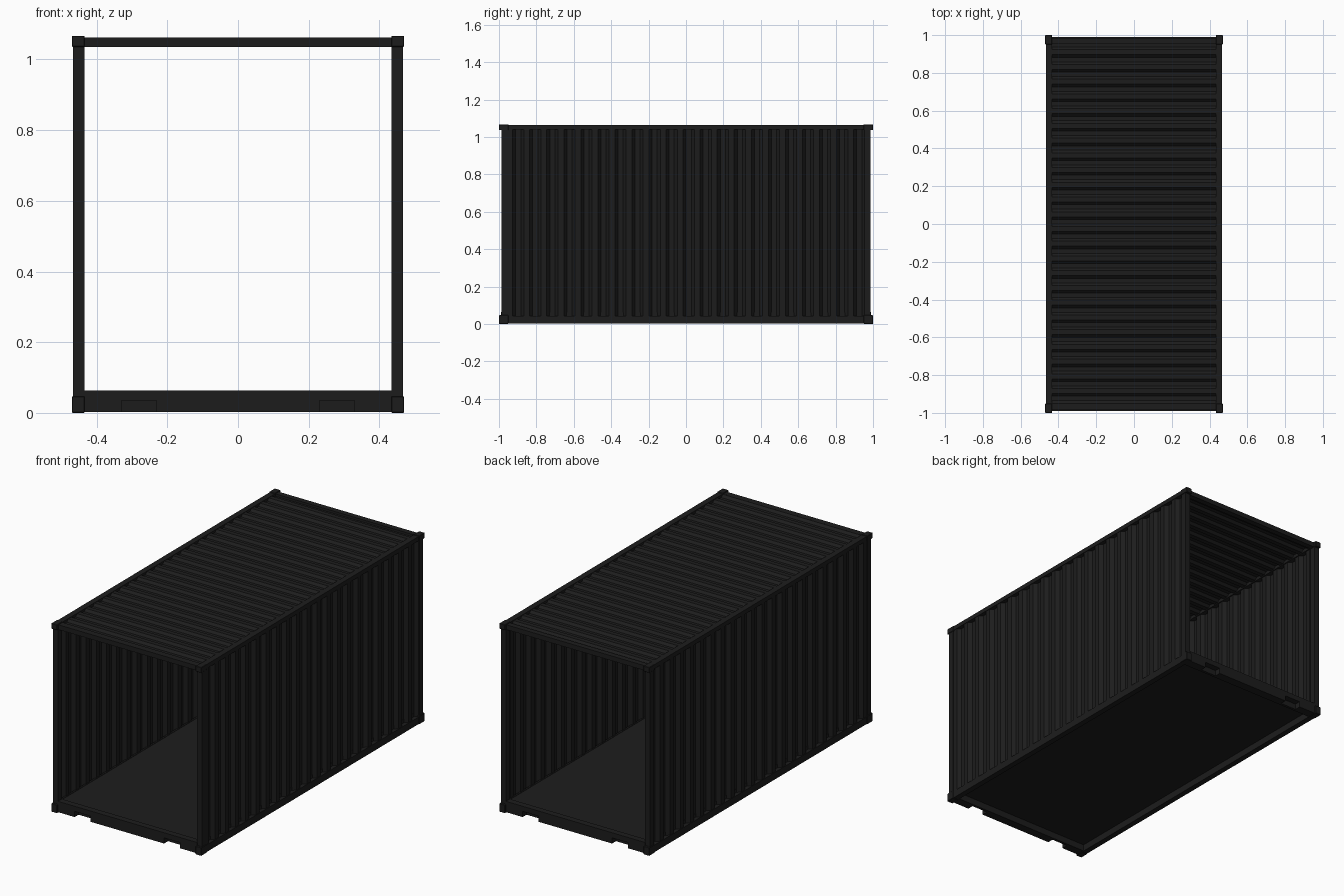
import bpy, bmesh, math
from mathutils import Vector

if "Cube" in bpy.data.objects:
    bpy.data.objects.remove(bpy.data.objects["Cube"])

paint = bpy.data.materials.new("black_paint")
paint.diffuse_color = (0.012, 0.012, 0.012, 1)
paint.use_nodes = True
paint.node_tree.nodes["Principled BSDF"].inputs["Base Color"].default_value = paint.diffuse_color


def finish(name, bm):
    bmesh.ops.recalc_face_normals(bm, faces=bm.faces)
    mesh = bpy.data.meshes.new(name)
    bm.to_mesh(mesh)
    bm.free()
    ob = bpy.data.objects.new(name, mesh)
    bpy.context.collection.objects.link(ob)
    mesh.materials.append(paint)
    return ob


def box(name, x, y, z, bevel=0):
    bm = bmesh.new()
    bmesh.ops.create_cube(bm, size=1)
    for v in bm.verts:
        v.co = Vector([(r[0] + r[1]) / 2 + c * (r[1] - r[0]) for r, c in zip((x, y, z), v.co)])
    ob = finish(name, bm)
    if bevel:
        m = ob.modifiers.new("bevel", 'BEVEL')
        m.width, m.segments = bevel, 1
    return ob


def mirror(ob, x=True, y=True):
    m = ob.modifiers.new("mirror", 'MIRROR')
    m.use_axis = (x, y, False)
    center = bpy.data.objects.get("mirror_centre")
    if not center:
        center = bpy.data.objects.new("mirror_centre", None)
        center.hide_render = True
        bpy.context.collection.objects.link(center)
    m.mirror_object = center
    return ob


def prism(name, pts, place, a, b):
    """Extrude a closed 2D outline from a to b; place maps (u, v, w) to xyz."""
    bm = bmesh.new()
    rings = [[bm.verts.new(place(u, v, w)) for u, v in pts] for w in (a, b)]
    bm.faces.new(rings[0])
    bm.faces.new(rings[1])
    for i in range(len(pts)):
        j = (i + 1) % len(pts)
        bm.faces.new((rings[0][i], rings[0][j], rings[1][j], rings[1][i]))
    return finish(name, bm)


def corrugated(name, count, half, low, high, place, a, b):
    """Thin trapezoid-ribbed sheet running along y."""
    step = 2 * half / count
    pts = []
    for i in range(count):
        s = -half + i * step
        pts += [(s, high), (s + step * .32, high), (s + step * .5, low), (s + step * .82, low)]
    pts.append((half, high))
    bm = bmesh.new()
    rows = [[bm.verts.new(place(u, v, w)) for u, v in pts] for w in (a, b)]
    for i in range(len(pts) - 1):
        bm.faces.new((rows[0][i], rows[0][i + 1], rows[1][i + 1], rows[1][i]))
    ob = finish(name, bm)
    m = ob.modifiers.new("thickness", 'SOLIDIFY')
    m.thickness, m.offset = 0.004, 0
    return ob


# Corner castings
mirror(box("lower_corner_casting", (.434, .47), (.95, 1), (0, .047), .002))
mirror(box("upper_corner_casting", (.434, .47), (.95, 1), (1.036, 1.067), .002))

# Corner posts
post = [(.435, .955), (.467, .955), (.467, .987), (.435, .987)]
mirror(prism("corner_post", post, lambda u, v, w: (u, v, w), .04, 1.045))

# Long rails
mirror(box("top_side_rail", (.434, .467), (-.96, .96), (1.04, 1.064)), y=False)
channel = [(.435, .002), (.467, .002), (.467, .042), (.445, .042), (.445, .062), (.435, .062)]
mirror(prism("bottom_side_rail", channel, lambda u, v, w: (u, w, v), -.96, .96), y=False)

# End header beams
mirror(box("end_header", (-.436, .436), (.955, .986), (1.035, 1.062)), x=False)

# End sills with two recesses open at the bottom
sill = [(-.436, .003), (-.33, .003), (-.33, .035), (-.23, .035), (-.23, .003),
        (.23, .003), (.23, .035), (.33, .035), (.33, .003), (.436, .003),
        (.436, .064), (-.436, .064)]
mirror(prism("end_sill", sill, lambda u, v, w: (u, w, v), .955, .99), x=False)
mirror(box("recess_back", (-.436, .436), (.94, .955), (.003, .06)), x=False)

# Floor
box("floor", (-.437, .437), (-.96, .96), (.04, .06))

# Corrugated side walls and roof
mirror(corrugated("side_wall", 21, .957, .442, .462,
                  lambda u, v, w: (v, u, w), .038, 1.045), y=False)
corrugated("roof", 25, .975, 1.047, 1.06,
           lambda u, v, w: (w, u, v), -.437, .437)
